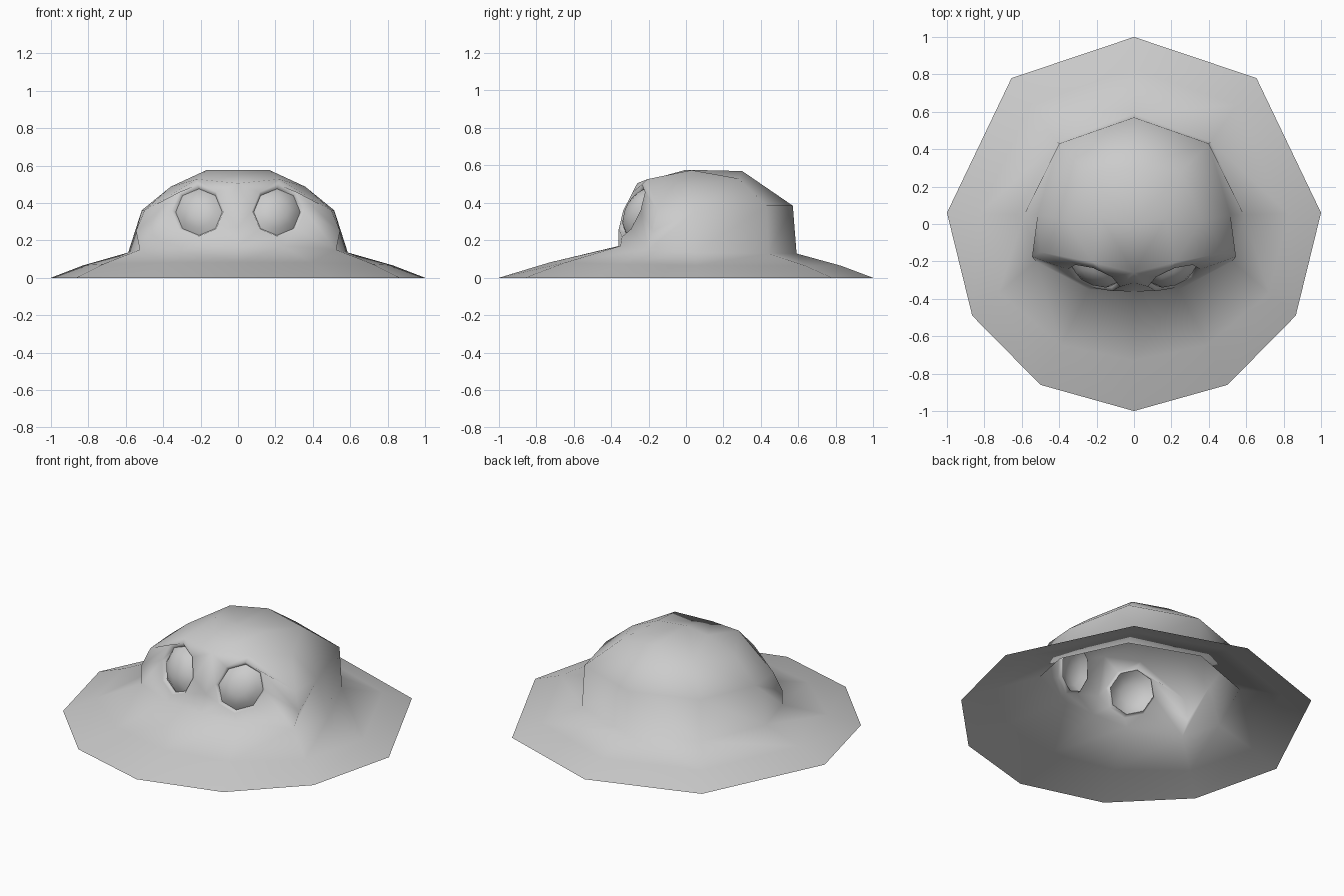
import bpy, bmesh
from math import cos, sin, pi
from mathutils import Vector

if "Cube" in bpy.data.objects:
    bpy.data.objects.remove(bpy.data.objects["Cube"])


def mirrored(name, build):
    """Build the right half with bmesh, mirror it across x, shade it smooth."""
    bm = bmesh.new()
    build(bm)
    bmesh.ops.mirror(bm, geom=bm.verts[:] + bm.edges[:] + bm.faces[:],
                     axis='X', merge_dist=0.0005)
    bmesh.ops.remove_doubles(bm, verts=bm.verts[:], dist=0.0005)
    bmesh.ops.recalc_face_normals(bm, faces=bm.faces[:])
    # open shell: make sure the outside faces up
    if sum(f.normal.z * f.calc_area() for f in bm.faces) < 0 and name == "hat_shell":
        bmesh.ops.reverse_faces(bm, faces=bm.faces[:])
    for f in bm.faces:
        f.smooth = True
    me = bpy.data.meshes.new(name)
    bm.to_mesh(me)
    bm.free()
    ob = bpy.data.objects.new(name, me)
    bpy.context.collection.objects.link(ob)
    return ob


def verts(bm, pts):
    return [bm.verts.new(p) for p in pts]


def strip(bm, a, b, closed=False):
    n = len(a)
    for i in range(n if closed else n - 1):
        j = (i + 1) % n
        bm.faces.new((a[i], a[j], b[j], b[i]))


# eye plane: tilted back and turned outward
EYE = Vector((0.212, -0.278, 0.355))
NORMAL = Vector((0.33, -1, 0.38)).normalized()


def eye_ring(bm, r, push):
    pts = []
    for i in range(8):
        a = -3 * pi / 4 + i * pi / 4
        dx, dz = r * cos(a), r * sin(a)
        pts.append(EYE + Vector((dx, 0.33 * dx + 0.38 * dz, dz)) + NORMAL * push)
    return verts(bm, pts)


def shell(bm):
    # brim
    rim_pts = [(0, -1, 0), (.5, -.86, 0), (.865, -.49, 0),
               (1, .06, 0), (.655, .78, 0), (0, 1, 0)]
    base_pts = [(0, -.36, .17), (.24, -.35, .17), (.525, -.2, .15),
                (.587, .05, .135), (.41, .44, .13), (0, .59, .13)]
    mid_pts = [Vector(r).lerp(Vector(b), .42) + Vector((0, 0, .01))
               for r, b in zip(rim_pts, base_pts)]
    rim, mid, base = verts(bm, rim_pts), verts(bm, mid_pts), verts(bm, base_pts)
    strip(bm, rim, mid)
    strip(bm, mid, base)

    # brow edge and crown
    b0, b1, b2 = verts(bm, [(0, -.26, .505), (.22, -.205, .527), (.5, -.15, .36)])
    m0, m2 = verts(bm, [(0, -.315, .27), (.545, -.175, .25)])
    r3, r4, r5 = verts(bm, [(.515, .05, .36), (.4, .43, .385), (0, .57, .385)])
    q3, q4, q5 = verts(bm, [(.36, .02, .487), (.25, .28, .53), (0, .3, .57)])
    t, u = verts(bm, [(0, 0, .577), (.17, .03, .575)])
    strip(bm, base[3:], [r3, r4, r5])
    strip(bm, [r3, r4, r5], [q3, q4, q5])
    for f in [(base[2], base[3], r3, m2), (m2, r3, b2), (b2, r3, q3), (b1, b2, q3),
              (b0, b1, u, t), (b1, q3, u), (u, q3, q4), (t, u, q4, q5)]:
        bm.faces.new(f)

    # face around the eye opening, with a rim folding inward
    outer = [base[0], base[1], base[2], m2, b2, b1, b0, m0]
    lip = eye_ring(bm, .14, .012)
    hole = eye_ring(bm, .124, -.012)
    strip(bm, outer, lip, True)
    strip(bm, lip, hole, True)


def eyes(bm):
    # shallow bulging eyes
    rings = [eye_ring(bm, r, p) for r, p in ((.125, -.012), (.095, .016), (.05, .034))]
    for a, b in zip(rings, rings[1:]):
        strip(bm, a, b, True)
    c = bm.verts.new(EYE + NORMAL * .04)
    for i in range(8):
        bm.faces.new((rings[-1][i], rings[-1][(i + 1) % 8], c))


mirrored("hat_shell", shell)
mirrored("eyes", eyes)
